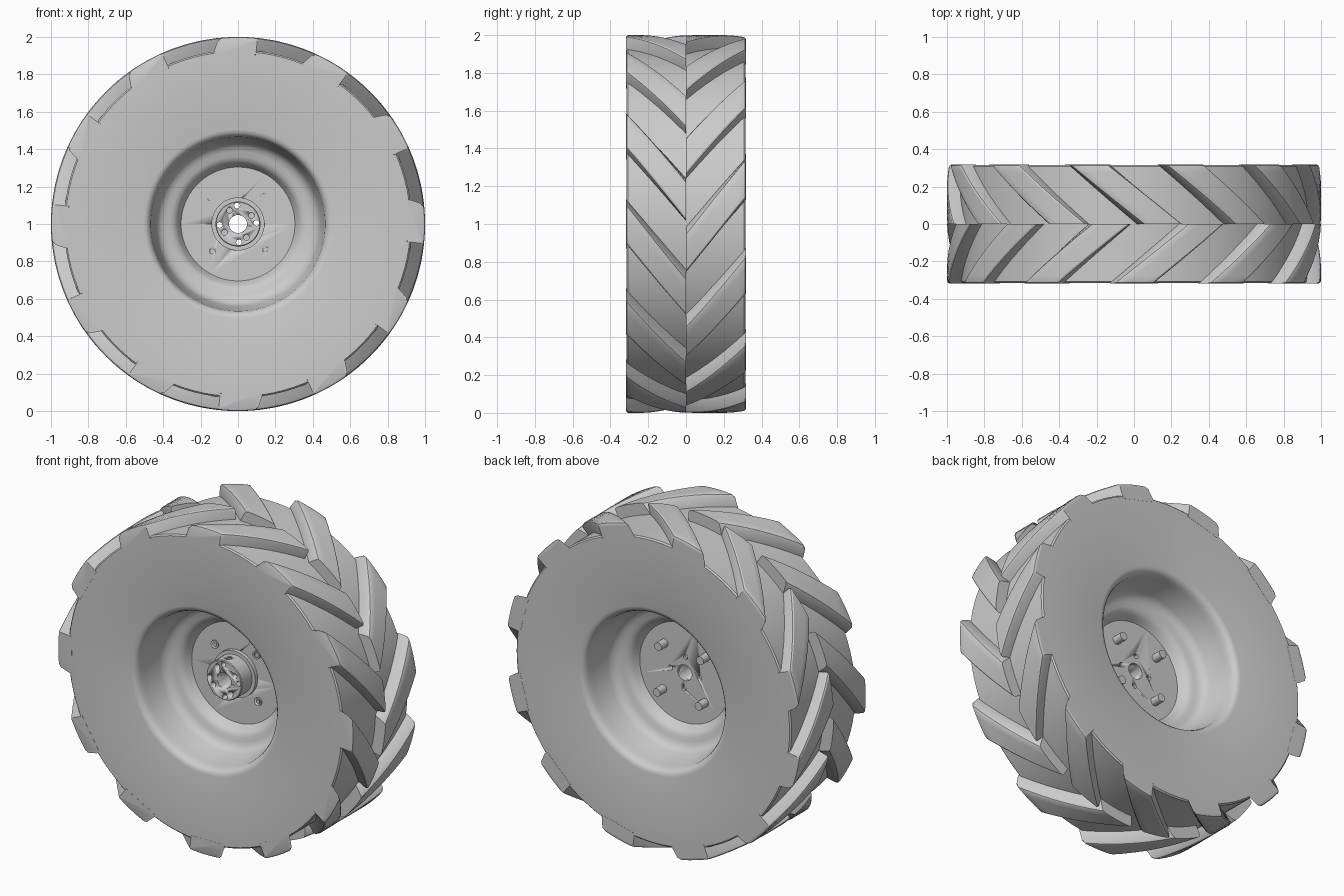
import bpy, bmesh, math
from math import sin, cos, radians, pi
from mathutils import Matrix, Vector

if "Cube" in bpy.data.objects:
    bpy.data.objects.remove(bpy.data.objects["Cube"], do_unlink=True)

CENTRE = Vector((0, 0, 1))
HALF = 0.317      # half width of the wheel
FLOOR = 0.93      # radius between the lugs

grey = bpy.data.materials.new("plain grey")
grey.use_nodes = True
grey.diffuse_color = (0.6, 0.6, 0.6, 1)
grey.node_tree.nodes["Principled BSDF"].inputs["Base Color"].default_value = (0.6, 0.6, 0.6, 1)


def polar(angle, r, y):
    """Point at an angle in degrees around the axle."""
    return Vector((r * cos(radians(angle)), y, r * sin(radians(angle)))) + CENTRE


def finish(name, bm, smooth=30):
    bmesh.ops.recalc_face_normals(bm, faces=bm.faces)
    mesh = bpy.data.meshes.new(name)
    bm.to_mesh(mesh)
    bm.free()
    mesh.materials.append(grey)
    ob = bpy.data.objects.new(name, mesh)
    bpy.context.collection.objects.link(ob)
    bpy.ops.object.select_all(action='DESELECT')
    bpy.context.view_layer.objects.active = ob
    ob.select_set(True)
    if smooth:
        bpy.ops.object.shade_smooth_by_angle(angle=radians(smooth))
    return ob


def lathe(name, profile, steps, closed=True):
    """Spin (radius, y) points around the axle."""
    bm = bmesh.new()
    rings = [[bm.verts.new(polar(360 * i / steps, r, y)) for r, y in profile]
             for i in range(steps)]
    n = len(profile)
    for i in range(steps):
        a, b = rings[i], rings[(i + 1) % steps]
        for j in range(n if closed else n - 1):
            k = (j + 1) % n
            bm.faces.new((a[j], a[k], b[k], b[j]))
    if not closed:
        for j in (0, -1):
            bm.faces.new([ring[j] for ring in rings])
    return finish(name, bm)


def rods(name, spots, r, y0, y1, sides=16):
    """Cylinders parallel to the axle at (angle, distance) spots."""
    bm = bmesh.new()
    for angle, dist in spots:
        place = Matrix.Translation(polar(angle, dist, (y0 + y1) / 2)) @ Matrix.Rotation(pi / 2, 4, 'X')
        bmesh.ops.create_cone(bm, cap_ends=True, segments=sides, radius1=r, radius2=r,
                              depth=abs(y1 - y0), matrix=place)
    return finish(name, bm)


def cut(target, cutter):
    mod = target.modifiers.new("holes", 'BOOLEAN')
    mod.operation = 'DIFFERENCE'
    mod.solver = 'EXACT'
    mod.object = cutter
    bpy.context.view_layer.objects.active = target
    bpy.ops.object.modifier_apply(modifier=mod.name)
    bpy.data.objects.remove(cutter, do_unlink=True)


# Tyre body with the dished rim on both sides
half = [(0.3, -0.005), (0.315, -0.03), (0.325, -0.05), (0.34, -0.066), (0.36, -0.075),
        (0.385, -0.08), (0.41, -0.09), (0.428, -0.107), (0.438, -0.13), (0.462, -0.25),
        (0.466, -0.28), (0.475, -0.3), (0.487, -0.311), (0.505, -0.316),
        (FLOOR - 0.008, -0.316), (FLOOR, -0.308)]
lathe("tyre_and_rim", half + [(r, -y) for r, y in reversed(half)], 96)


# Tread lugs: slanted bars on each half, staggered to form chevrons
def lugs(name, side, first):
    section = [(-6, FLOOR - 0.02), (-6, 0.984), (-5.7, 0.995), (-5, 1), (-2.5, 1), (0, 1),
               (2.5, 1), (5, 1), (5.8, 0.996), (6.4, 0.985), (8, FLOOR), (8, FLOOR - 0.02)]
    stations = [(0, 0)] + [(i / 7, 0) for i in range(1, 7)] + [(0.96, 0), (0.987, 0.003), (1, 0.012)]
    bm = bmesh.new()
    for n in range(12):
        rows = []
        for t, drop in stations:
            mid = first + 30 * n - 23 * (1 - t)
            rows.append([bm.verts.new(polar(mid + a, min(r, 1 - drop), side * HALF * t))
                         for a, r in section])
        count = len(section)
        for a, b in zip(rows, rows[1:]):
            for j in range(count):
                k = (j + 1) % count
                bm.faces.new((a[j], a[k], b[k], b[j]))
        bm.faces.new(rows[0])
        bm.faces.new(rows[-1])
    return finish(name, bm)


lugs("front_lugs", -1, 0)
lugs("back_lugs", 1, 14)

# Wheel disc and hub, drilled
through = [(90 * i + 3, 0.098) for i in range(4)]
blind = [(90 * i + 32, 0.085) for i in range(4)]
bolt_spots = [(90 * i + 47, 0.2) for i in range(4)]

disc = rods("wheel_disc", [(0, 0)], 0.312, -0.012, 0.012, 24)
hub = lathe("hub", [(0.142, -0.005), (0.142, -0.035), (0.12, -0.035), (0.12, -0.131),
                    (0.116, -0.135)], 48, closed=False)
for part in (disc, hub):
    cut(part, rods("axle_bore", [(0, 0)], 0.048, -0.3, 0.3, 32))
    cut(part, rods("through_holes", through, 0.015, -0.3, 0.3))
cut(hub, rods("blind_holes", blind, 0.015, -0.3, -0.095))

# Set-screw hole in the side of the hub
bm = bmesh.new()
bmesh.ops.create_cone(bm, cap_ends=True, segments=16, radius1=0.018, radius2=0.018, depth=0.08,
                      matrix=Matrix.Translation(polar(90, 0.13, -0.085)))
cut(hub, finish("screw_hole", bm))

# Bolts through the disc: hollow heads in front, long ends behind
bolts = rods("bolts", bolt_spots, 0.025, -0.02, 0.075)
cut(bolts, rods("sockets", bolt_spots, 0.016, -0.05, -0.006, 6))
